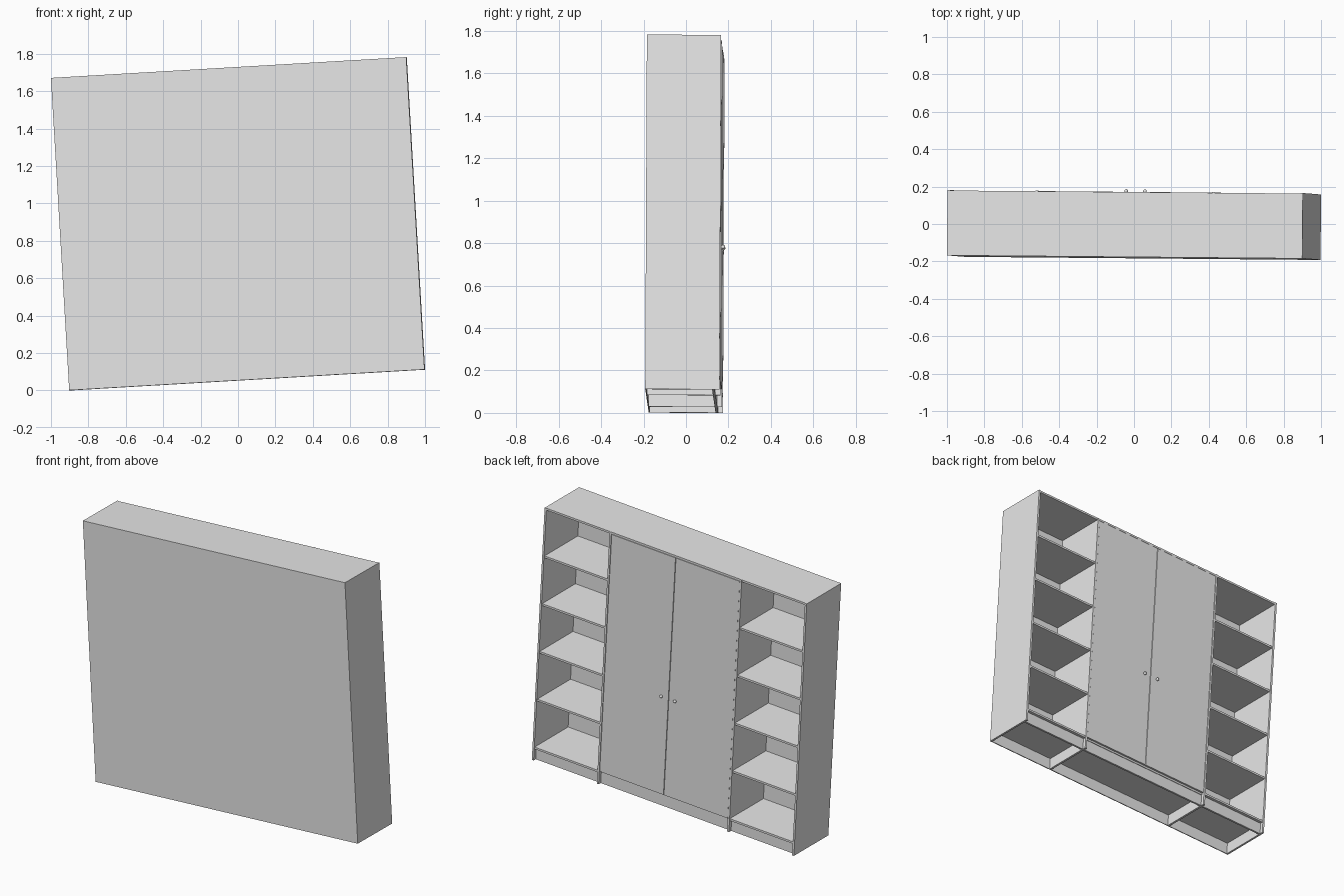
import bpy
from math import radians
from mathutils import Euler, Matrix, Vector

cube = bpy.data.objects.get("Cube")
if cube:
    bpy.data.objects.remove(cube, do_unlink=True)

W, D, H = 1.903, 0.35, 1.673      # overall width, depth, height
T = 0.013                         # board thickness
DIV = 0.473                       # divider position
BASE = 0.075                      # top of the plinth
FRONT = D / 2

# The whole cabinet leans slightly
lean = Matrix.Translation((0, -0.005, 0.891)) @ Euler(
    (radians(-0.24), radians(-3.35), radians(-0.5))).to_matrix().to_4x4()

paint = bpy.data.materials.new("light_grey")
paint.use_nodes = True
paint.diffuse_color = (0.8, 0.8, 0.8, 1)
paint.node_tree.nodes["Principled BSDF"].inputs["Base Color"].default_value = (0.8, 0.8, 0.8, 1)


def place(name, centre):
    ob = bpy.context.object
    ob.name = name
    ob.data.materials.append(paint)
    ob.matrix_world = lean @ Matrix.Translation(Vector(centre) - Vector((0, 0, H / 2)))
    return ob


def board(name, x, y, z):
    """Box from three (low, high) ranges, heights measured from the floor."""
    bpy.ops.mesh.primitive_cube_add(size=1)
    size = [hi - lo for lo, hi in (x, y, z)]
    bpy.context.object.data.transform(Matrix.Diagonal((*size, 1)))
    return place(name, [(lo + hi) / 2 for lo, hi in (x, y, z)])


# Upright panels
for side, s in (("left", 1), ("right", -1)):
    outer = sorted((s * W / 2, s * (W / 2 - T)))
    board(side + "_side_panel", outer, (-FRONT, FRONT), (0, H))
    board(side + "_divider", (s * DIV - T / 2, s * DIV + T / 2), (-FRONT, FRONT), (0, H))

# Boards of each bay
half = DIV - T / 2
edge = W / 2 - T
bays = {"left": (DIV + T / 2, edge), "middle": (-half, half), "right": (-edge, -DIV - T / 2)}
for bay, span in bays.items():
    inner_front = FRONT - 0.003
    board(bay + "_back_panel", span, (-FRONT, -FRONT + 0.006), (0, H))
    board(bay + "_top", span, (-FRONT, inner_front), (H - T, H))
    board(bay + "_bottom", span, (-FRONT, inner_front - 0.015 * (bay == "middle")), (BASE, BASE + T))
    board(bay + "_plinth", span, (FRONT - 0.035, FRONT - 0.022), (0, BASE))
    if bay != "middle":
        step = (H - T - BASE) / 5
        for i in range(1, 5):
            z = BASE + i * step
            board(f"{bay}_shelf_{i}", span, (-FRONT, FRONT - 0.006), (z, z + T))

# Doors and round knobs
for side, s in (("left", 1), ("right", -1)):
    board(side + "_door", sorted((s * 0.002, s * (half - 0.002))),
          (FRONT - 0.015, FRONT - 0.002), (BASE + 0.01, H - T - 0.002))
    bpy.ops.mesh.primitive_uv_sphere_add(segments=16, ring_count=10, radius=0.01)
    bpy.ops.object.shade_smooth()
    place(side + "_knob", (s * 0.05, FRONT + 0.006, 0.725))
